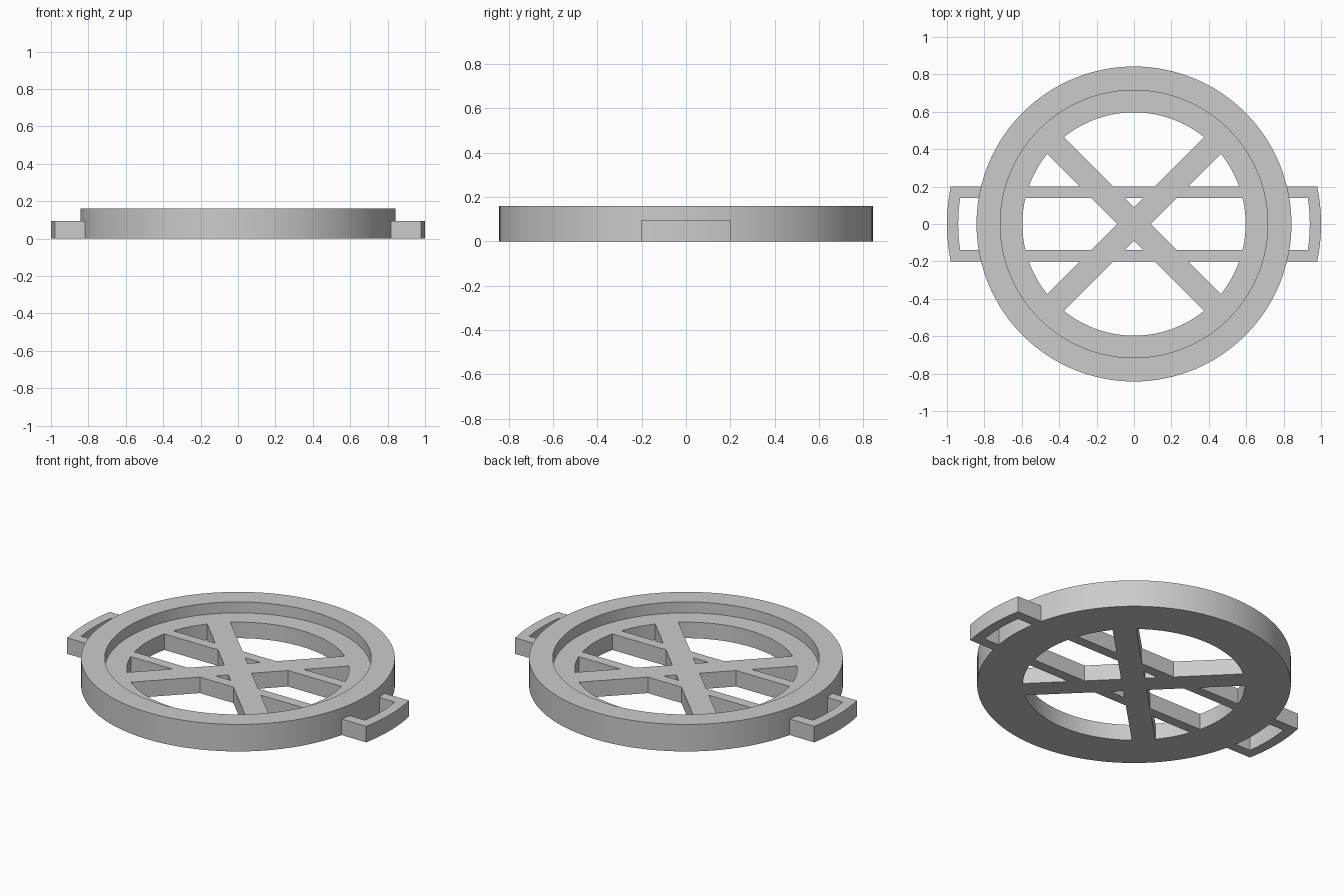
import bpy, bmesh, math
from mathutils import Matrix

cube = bpy.data.objects.get("Cube")
if cube:
    bpy.data.objects.remove(cube, do_unlink=True)

PLATE_H, RIM_H = 0.095, 0.16          # bar height, rim height
R_OUT, R_STEP, R_IN = 0.842, 0.715, 0.597
SEGMENTS = 128

grey = bpy.data.materials.new("light_grey")
grey.use_nodes = True
colour = (0.6, 0.6, 0.6, 1)
grey.diffuse_color = colour
grey.node_tree.nodes["Principled BSDF"].inputs["Base Color"].default_value = colour


def make_object(name, bm):
    bmesh.ops.recalc_face_normals(bm, faces=bm.faces)
    mesh = bpy.data.meshes.new(name)
    bm.to_mesh(mesh)
    bm.free()
    mesh.materials.append(grey)
    obj = bpy.data.objects.new(name, mesh)
    bpy.context.collection.objects.link(obj)
    return obj


def box(name, sx, sy, z0, z1, angle=0):
    bm = bmesh.new()
    bmesh.ops.create_cube(bm, size=1, matrix=Matrix.Rotation(angle, 4, 'Z')
                          @ Matrix.Translation((0, 0, (z0 + z1) / 2))
                          @ Matrix.Diagonal((sx, sy, z1 - z0, 1)))
    return make_object(name, bm)


def disc(name, radius, z0, z1):
    bm = bmesh.new()
    bmesh.ops.create_cone(bm, cap_ends=True, segments=SEGMENTS, radius1=radius,
                          radius2=radius, depth=z1 - z0,
                          matrix=Matrix.Translation((0, 0, (z0 + z1) / 2)))
    return make_object(name, bm)


def lathe(name, profile):
    bm = bmesh.new()
    rings = [[bm.verts.new((r * math.cos(a), r * math.sin(a), z)) for r, z in profile]
             for a in (math.tau * i / SEGMENTS for i in range(SEGMENTS))]
    n = len(profile)
    for i, ring in enumerate(rings):
        nxt = rings[(i + 1) % SEGMENTS]
        for j in range(n):
            k = (j + 1) % n
            bm.faces.new((ring[j], nxt[j], nxt[k], ring[k]))
    return make_object(name, bm)


def combine(target, tool, operation):
    mod = target.modifiers.new("combine", 'BOOLEAN')
    mod.operation, mod.solver, mod.object = operation, 'EXACT', tool
    bpy.context.view_layer.objects.active = target
    bpy.ops.object.modifier_apply(modifier=mod.name)
    bpy.data.objects.remove(tool, do_unlink=True)


# Long frame: twin bars joined by curved handle ends
frame = disc("handle_frame", 1.0, 0, PLATE_H)
combine(frame, box("frame_sides", 3, 0.4, -1, 1), 'INTERSECT')
opening = disc("frame_opening", 0.94, -0.1, 0.3)
combine(opening, box("opening_sides", 3, 0.28, -1, 1), 'INTERSECT')
combine(frame, opening, 'DIFFERENCE')

# Stepped round rim
body = lathe("trivet_body", [(R_IN, 0), (R_OUT, 0), (R_OUT, RIM_H),
                             (R_STEP, RIM_H), (R_STEP, PLATE_H), (R_IN, PLATE_H)])
combine(body, frame, 'UNION')

# Diagonal crossed spokes
for side in (1, -1):
    spoke = box("spoke", 1.3, 0.127, 0, PLATE_H, side * math.pi / 4)
    combine(body, spoke, 'UNION')

bpy.ops.object.select_all(action='DESELECT')
body.select_set(True)
bpy.context.view_layer.objects.active = body
bpy.ops.object.shade_smooth_by_angle(angle=math.radians(30))
